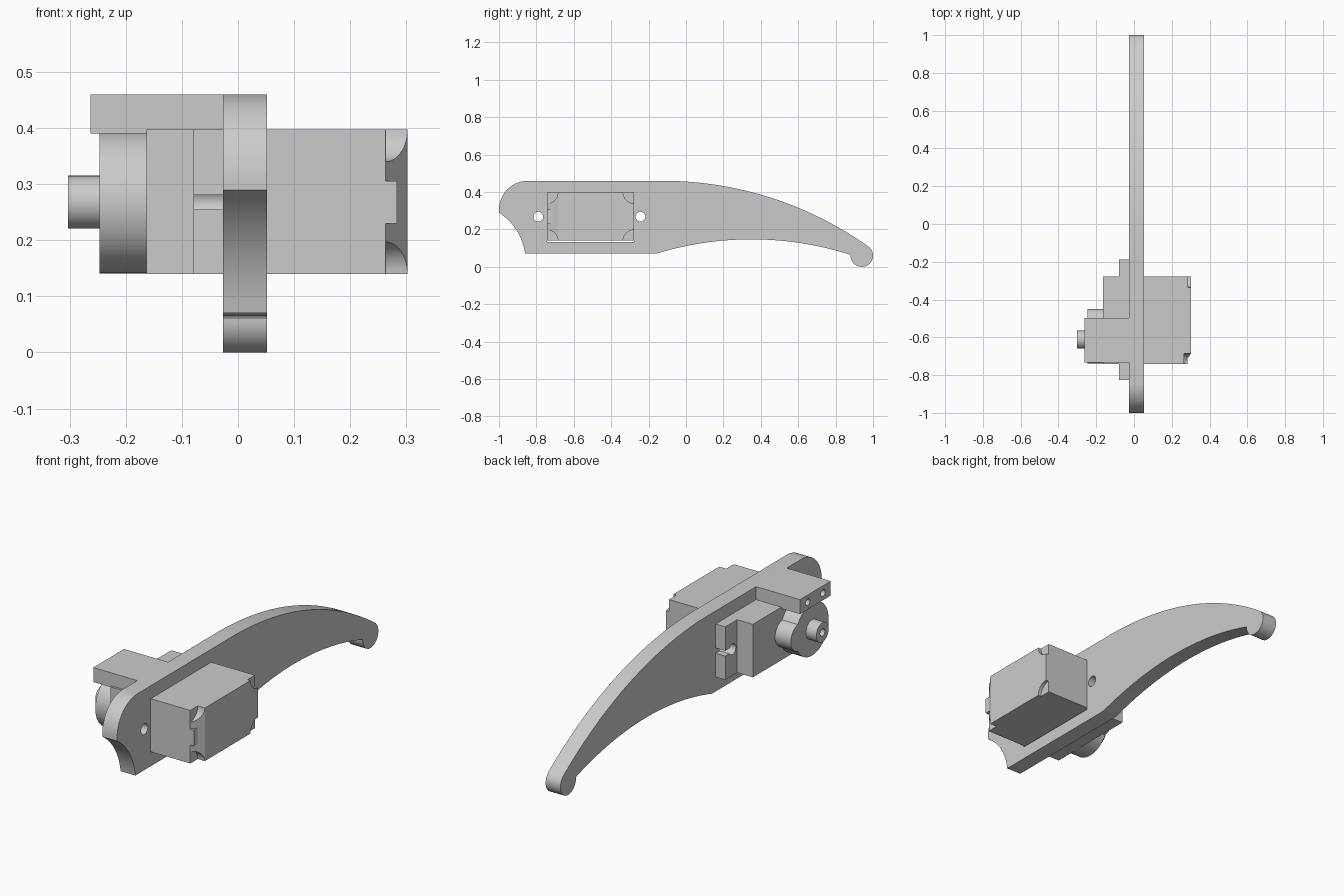
import bpy, bmesh, math
from mathutils import Vector

cube = bpy.data.objects.get("Cube")
if cube:
    bpy.data.objects.remove(cube, do_unlink=True)

grey = bpy.data.materials.new("plain grey")
grey.use_nodes = True
grey.diffuse_color = (0.6, 0.6, 0.6, 1)
grey.node_tree.nodes["Principled BSDF"].inputs["Base Color"].default_value = (0.6, 0.6, 0.6, 1)


def prism(name, points, low, high, axis="x"):
    """Extrude a (y, z) outline along x, or an (x, y) outline along z."""
    place = (lambda p, h: (h, *p)) if axis == "x" else (lambda p, h: (*p, h))
    bm = bmesh.new()
    rings = [[bm.verts.new(place(p, h)) for p in points] for h in (low, high)]
    for ring in rings:
        bm.faces.new(ring)
    n = len(points)
    for i in range(n):
        j = (i + 1) % n
        bm.faces.new((rings[0][i], rings[0][j], rings[1][j], rings[1][i]))
    bmesh.ops.recalc_face_normals(bm, faces=bm.faces)
    mesh = bpy.data.meshes.new(name)
    bm.to_mesh(mesh)
    bm.free()
    mesh.materials.append(grey)
    obj = bpy.data.objects.new(name, mesh)
    bpy.context.collection.objects.link(obj)
    return obj


def rect(y0, y1, z0, z1):
    return [(y0, z0), (y1, z0), (y1, z1), (y0, z1)]


def sweep(centre, radius, start, end, steps):
    """Arc points around a centre, angles in degrees."""
    angles = [math.radians(start + (end - start) * i / steps) for i in range(steps + 1)]
    return [(centre[0] + radius * math.cos(a), centre[1] + radius * math.sin(a)) for a in angles]


def circle(y, z, radius, steps=48):
    return sweep((y, z), radius, 0, 360, steps)[:-1]


def arc_through(a, b, c, steps):
    """Arc from a through b to c."""
    a, b, c = Vector(a), Vector(b), Vector(c)
    u, v = b - a, c - a
    d = 2 * u.cross(v)
    uu, vv = u.length_squared, v.length_squared
    centre = a + Vector((v.y * uu - u.y * vv, u.x * vv - v.x * uu)) / d
    start = math.degrees(math.atan2(*(a - centre).yx))
    end = math.degrees(math.atan2(*(c - centre).yx))
    turn = (end - start + 180) % 360 - 180
    return sweep(centre, (a - centre).length, start, start + turn, steps)


def combine(obj, others, operation="DIFFERENCE"):
    """Boolean the other shapes into obj and discard them."""
    for other in others:
        other.hide_render = True
        mod = obj.modifiers.new("shape", "BOOLEAN")
        mod.object, mod.operation, mod.solver = other, operation, "EXACT"
    graph = bpy.context.evaluated_depsgraph_get()
    mesh = bpy.data.meshes.new_from_object(obj.evaluated_get(graph))
    obj.modifiers.clear()
    obj.data = mesh
    for other in others:
        bpy.data.objects.remove(other, do_unlink=True)
    return obj


PLATE = (-0.027, 0.052)
FRONT, BACK = -0.742, -0.279
BOTTOM, TOP, MID = 0.14, 0.397, 0.268
HOLES = (-0.79, -0.243)

# Leg plate: flat belly, arched underside, round foot, long curved back, round nose
outline = (
    [(-0.86, 0.07)]
    + arc_through((-0.16, 0.07), (0.35, 0.147), (0.877, 0.065), 32)
    + sweep((0.94, 0.06), 0.06, 180, 390, 28)
    + arc_through((0.98, 0.105), (0.5, 0.354), (-0.13, 0.46), 40)
    + sweep((-0.845, 0.305), 0.155, 90, 180, 20)
    + arc_through((-1.0, 0.29), (-0.908, 0.199), (-0.86, 0.07), 16)[:-1]
)
leg = prism("leg_plate", outline, *PLATE)
cutters = [prism("window_cutter", rect(FRONT - 0.001, BACK + 0.001, 0.132, TOP), -0.1, 0.1)]
cutters += [prism("screw_cutter", circle(y, MID, 0.026), -0.1, 0.1) for y in HOLES]
combine(leg, cutters)

# Side block with two blind holes in its end
block = prism("side_block", rect(-0.732, -0.497, 0.39, 0.46), -0.263, PLATE[0])
combine(block, [prism("block_hole", circle(y, 0.425, 0.016, 24), -0.3, -0.12)
                for y in (-0.556, -0.673)])

# Motor body: chamfered front edge and quarter round pockets at the end corners
END, INNER, POCKET = 0.302, 0.263, 0.057
body = prism("motor_body", [(-0.163, FRONT), (INNER, FRONT), (END, FRONT + POCKET),
                            (END, BACK), (-0.163, BACK)], BOTTOM, TOP, "z")
combine(body, [prism("pocket_cutter", circle(y, z, POCKET), floor, 0.4)
               for y, floor in ((FRONT, INNER + 0.001), (BACK, 0.286)) for z in (BOTTOM, TOP)])
cable = prism("cable_stub", rect(FRONT, -0.712, 0.23, 0.306), INNER - 0.01, 0.283)

# Mounting tabs, each with a screw hole and a slot open to its end
tabs = []
for name, inner, outer, hole in (("front_tab", FRONT, -0.826, HOLES[0]),
                                 ("back_tab", BACK, -0.188, HOLES[1])):
    tab = prism(name, rect(*sorted((inner, outer)), BOTTOM, TOP), -0.079, PLATE[0])
    far = outer + (outer - inner)
    slot = prism("slot_cutter", rect(*sorted((hole, far)), MID - 0.013, MID + 0.013), -0.2, 0.1)
    tabs.append(combine(tab, [prism("hole_cutter", circle(hole, MID, 0.026), -0.2, 0.1), slot]))

# Gear housing with its smaller lobe, and the hollow output shaft
housing = prism("gear_housing", circle(-0.612, MID, 0.127, 64), -0.247, -0.163)
combine(housing, [prism("lobe", circle(-0.515, MID, 0.066), -0.247, -0.163)], "UNION")
shaft = prism("output_shaft", circle(-0.612, MID, 0.047), -0.303, -0.247)
combine(shaft, [prism("shaft_bore", circle(-0.612, MID, 0.018, 24), -0.35, -0.255)])

# Smooth the curved walls and keep the edges crisp
bpy.ops.object.select_all(action="DESELECT")
for obj in (leg, block, body, cable, housing, shaft, *tabs):
    obj.select_set(True)
bpy.context.view_layer.objects.active = leg
bpy.ops.object.shade_smooth_by_angle(angle=math.radians(25))
